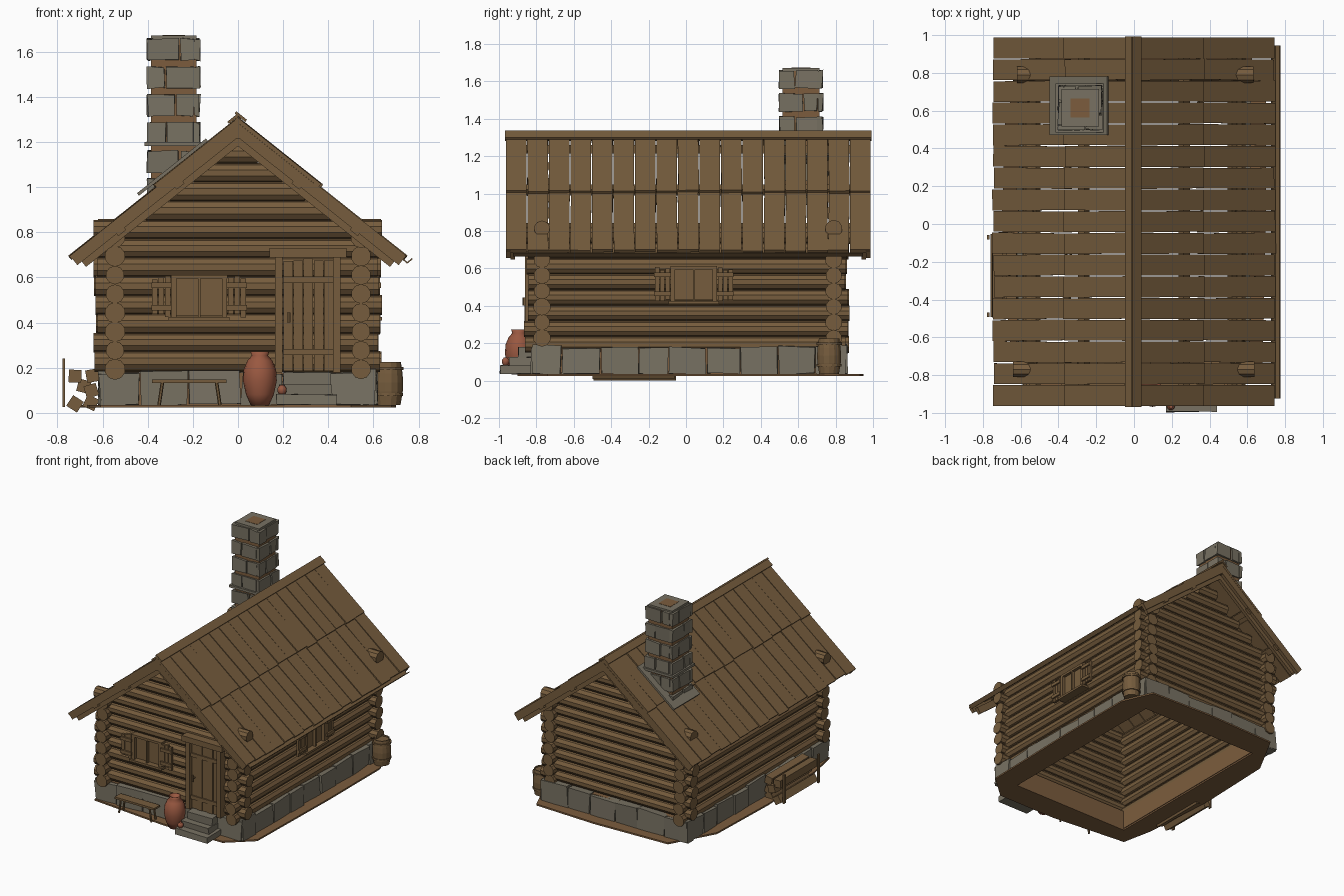
import bpy, bmesh, math, random
from mathutils import Matrix, Vector

random.seed(4)
if "Cube" in bpy.data.objects:
    bpy.data.objects.remove(bpy.data.objects["Cube"])


def material(name, rgb):
    m = bpy.data.materials.new(name)
    m.use_nodes = True
    m.diffuse_color = (*rgb, 1)
    m.node_tree.nodes["Principled BSDF"].inputs["Base Color"].default_value = (*rgb, 1)
    return m


WOOD = material("brown wood", (0.181, 0.108, 0.047))
STONE = material("grey stone", (0.188, 0.167, 0.123))
CLAY = material("red clay", (0.32, 0.098, 0.052))
EARTH = material("brown earth", (0.2, 0.108, 0.047))

I = Matrix.Identity(4)
T = Matrix.Translation
R = Matrix.Rotation


def jit(a):
    return random.uniform(-a, a)


def box(bm, c, s, frame=I, tilt=I, rough=0.0):
    m = frame @ T(c) @ tilt @ Matrix.Diagonal((*s, 1))
    vs = bmesh.ops.create_cube(bm, size=1, matrix=m)["verts"]
    for v in vs:
        v.co += Vector((jit(rough), jit(rough), jit(rough)))


def span(bm, x, y, z, frame=I, rough=0.0):
    c = [(a + b) / 2 for a, b in (x, y, z)]
    box(bm, c, [b - a for a, b in (x, y, z)], frame, rough=rough)


def rod(bm, a, b, r, n=10, r2=None):
    a, b = Vector(a), Vector(b)
    m = T((a + b) / 2) @ (b - a).to_track_quat("Z", "Y").to_matrix().to_4x4()
    bmesh.ops.create_cone(bm, cap_ends=True, segments=n, radius1=r, radius2=r2 or r,
                          depth=(b - a).length, matrix=m)


def lathe(bm, profile, at, n):
    vs = [bm.verts.new((r, 0, z)) for r, z in profile]
    es = [bm.edges.new(p) for p in zip(vs, vs[1:])]
    bmesh.ops.spin(bm, geom=vs + es, cent=(0, 0, 0), axis=(0, 0, 1), angle=math.tau, steps=n)
    bmesh.ops.remove_doubles(bm, verts=bm.verts, dist=0.0005)
    bmesh.ops.translate(bm, verts=bm.verts, vec=at)


def finish(name, bm, mat, smooth=False):
    bmesh.ops.recalc_face_normals(bm, faces=bm.faces)
    me = bpy.data.meshes.new(name)
    bm.to_mesh(me)
    bm.free()
    ob = bpy.data.objects.new(name, me)
    bpy.context.collection.objects.link(ob)
    me.materials.append(mat)
    for p in me.polygons:
        p.use_smooth = smooth
    return ob


def ring(bm, hx, hy, cy, width, z):
    for s in (-1, 1):
        span(bm, sorted((s * hx, s * (hx - width))), (cy - hy, cy + hy), z)
        span(bm, (width - hx, hx - width), sorted((cy + s * hy, cy + s * (hy - width))), z)


# Trodden earth around the house, open under the floor
bm = bmesh.new()
outer = [(-.61, -.84), (0, -.9), (.5, -.9), (.68, -.74), (.7, .1), (.7, .7),
         (.6, .93), (.1, .95), (-.5, .93), (-.68, .6), (-.7, 0), (-.66, -.6)]
top = [bm.verts.new((x, y, 0.035)) for x, y in outer]
inner = [bm.verts.new((max(-.5, min(.5, x)), max(-.71, min(.73, y)), 0.035)) for x, y in outer]
for i in range(len(outer)):
    j = (i + 1) % len(outer)
    loop = list(dict.fromkeys((top[i], top[j], inner[j], inner[i])))
    bm.faces.new(loop)
bmesh.ops.remove_doubles(bm, verts=bm.verts, dist=0.001)
bmesh.ops.solidify(bm, geom=bm.faces[:], thickness=0.012)
finish("ground", bm, EARTH)

# Foundation: mortar core faced with rough blocks
bm = bmesh.new()
ring(bm, 0.585, 0.815, 0.015, 0.09, (0.035, 0.18))
finish("foundation_core", bm, EARTH)
bm = bmesh.new()
for s in (-1, 1):
    for hy, n, along_x in ((0.615, 6, True), (0.845, 9, False)):
        cuts = [-hy + 2 * hy * i / n + (jit(0.025) if 0 < i < n else 0) for i in range(n + 1)]
        for a, b in zip(cuts, cuts[1:]):
            z = (0.035, 0.182 + jit(0.008))
            if along_x:
                d = sorted((0.015 + s * 0.845, 0.015 + s * 0.77))
                span(bm, (a + 0.003, b - 0.003), d, z, rough=0.007)
            else:
                d = sorted((s * 0.615, s * 0.545))
                span(bm, d, (a + 0.018, b + 0.012), z, rough=0.007)
finish("foundation_stones", bm, STONE)

# Log walls with crossed corners, then shortening gable logs
PITCH = 0.0835
side, gable = bmesh.new(), bmesh.new()
for s in (-1, 1):
    for i in range(8):
        z = 0.193 + i * PITCH
        rod(side, (s * .545, -.855 + jit(.015), z), (s * .545, .865 + jit(.015), z), .044 + jit(.003))
    for i in range(12):
        z = 0.228 + i * PITCH
        half = 0.63 if z < 0.83 else (1.215 - z) / 0.795
        y = 0.01 + s * 0.78
        if half > 0.03:
            rod(gable, (-half - jit(.012), y, z), (half + jit(.012), y, z), .045 + jit(.003))
finish("side_wall_logs", side, WOOD)
finish("gable_wall_logs", gable, WOOD)

# Roof: two plank courses on each slope, barge boards and purlins
A = math.atan(0.795)
Y0, Y1 = -0.965, 0.99
slope = T((0, 0, 1.31)) @ R(A, 4, "Y")
mirror = Matrix.Diagonal((-1, 1, 1, 1))
planks, barge, purlin = bmesh.new(), bmesh.new(), bmesh.new()
COUNT = 17
for frame in (slope, mirror @ slope):
    for s0, s1, lift in ((0.45, 0.965, -0.024), (0.0, 0.475, -0.01)):
        step = (Y1 - Y0) / COUNT
        for i in range(COUNT):
            y = Y0 + (i + 0.5) * step
            turn = 0 if i in (0, COUNT - 1) else jit(0.012)
            box(planks, ((s0 + s1) / 2 + jit(0.006), y, lift + jit(0.003)),
                (s1 - s0, step - 0.005, 0.018), frame, R(turn, 4, "Z"))
    for y in (Y0 + 0.015, Y1 - 0.015):
        box(barge, (0.49, y, -0.045), (0.95, 0.025, 0.05), frame)
        box(barge, (0.49, y * 0.975, -0.075), (0.9, 0.025, 0.05), frame)
    for s in (0.39, 0.72):
        box(purlin, (s, 0.012, -0.062), (0.045, 1.945, 0.04), frame)
span(purlin, (-.03, .03), (Y0 + 0.005, Y1 - 0.005), (1.215, 1.26))
finish("roof_planks", planks, WOOD)
finish("barge_boards", barge, WOOD)
finish("purlins", purlin, WOOD)
bm = bmesh.new()
box(bm, (0.022, 0.012, 0.008), (0.055, 1.96, 0.012), mirror @ slope)
box(bm, (0.008, 0.012, 0.01), (0.06, 1.96, 0.012), slope)
finish("ridge_cap", bm, WOOD)

# Gutter under the left eave
bm = bmesh.new()
for s in (-1, 1):
    box(bm, (0.75 + s * 0.011, 0.01, 0.674), (0.03, 1.87, 0.006), tilt=R(-s * 0.7, 4, "Y"))
finish("gutter", bm, WOOD)

# Chimney: core, staggered stone courses, rim and flashing
base = T((-0.285, 0.615, 0))
core, stones, trim = bmesh.new(), bmesh.new(), bmesh.new()
span(core, (-.1, .1), (-.1, .1), (0.95, 1.655), base)
span(core, (-.05, .05), (-.05, .05), (1.65, 1.674), base)
for i in range(6):
    z = 0.99 + i * 0.124
    for k in range(4):
        split = (-0.04, 0.02)[(i + k) % 2] + jit(0.01)
        f = base @ R(k * math.pi / 2, 4, "Z")
        for a, b in ((-.116, split - .004), (split + .004, .088)):
            span(stones, (a, b), (-.116, -.088), (z - .047, z + .047), f, rough=0.005)
for k in range(4):
    span(trim, (-.1, .05), (-.1, -.05), (1.65, 1.672), base @ R(k * math.pi / 2, 4, "Z"))
    span(trim, (-.13, .11), (-.13, -.1), (1.182, 1.2), base @ R(k * math.pi / 2, 4, "Z"))
box(trim, (0.365, 0.625, 0.008), (0.39, 0.31, 0.014), mirror @ slope)
finish("chimney_core", core, EARTH)
finish("chimney_stones", stones, STONE)
finish("chimney_trim", trim, STONE)


# Shuttered windows, drawn in a local frame facing -y
def window(name, f):
    bm = bmesh.new()
    span(bm, (-.115, .115), (-.008, 0), (.43, .6), f)
    for x in (-.112, 0, .112):
        w = 0.012 if x else 0.005
        span(bm, (x - w, x + w), (-.03, 0), (.425, .605), f)
    span(bm, (-.125, .125), (-.03, .03), (.595, .612), f)
    span(bm, (-.135, .135), (-.045, .03), (.41, .426), f)
    for s in (-1, 1):
        for i in range(3):
            x = s * (0.14 + i * 0.028)
            span(bm, (x - .012, x + .012), (-.03, -.012), (.43 + jit(.01), .6 + jit(.01)), f)
        for z in (0.465, 0.565):
            span(bm, sorted((s * .122, s * .212)), (-.042, -.026), (z - .012, z + .012), f)
    finish(name, bm, WOOD)


window("front_window", T((-0.172, -0.818, 0)))
window("left_window", T((0.592, 0.042, 0)) @ R(math.pi / 2, 4, "Z"))

# Plank door with frame, lintel and handle
bm = bmesh.new()
for i in range(5):
    x = 0.222 + i * 0.045
    span(bm, (x - .021, x + .021), (-.838 - .005 * (i % 2), -.78), (.185, .68 + jit(.006)))
for z in (0.27, 0.59):
    span(bm, (.2, .425), (-.85, -.84), (z - .014, z + .014))
finish("door", bm, WOOD)
bm = bmesh.new()
for x in (0.18, 0.438):
    span(bm, (x - .017, x + .017), (-.86, -.78), (.18, .69))
span(bm, (.14, .48), (-.875, -.78), (.688, .73))
finish("door_frame", bm, WOOD)
bm = bmesh.new()
rod(bm, (.225, -.865, .4), (.225, -.865, .445), .008, 6)
rod(bm, (.225, -.865, .42), (.225, -.835, .42), .006, 6)
finish("door_handle", bm, WOOD)

# Stone steps
bm = bmesh.new()
for x0, x1, y, z0, z1 in ((.17, .44, -.995, .035, .08), (.18, .415, -.945, .08, .125), (.2, .41, -.895, .125, .178)):
    span(bm, (x0, x1), (y, -.82), (z0, z1), rough=0.004)
finish("steps", bm, STONE)

# Clay jars
URN = [(0, 0), (.04, 0), (.062, .05), (.075, .11), (.072, .16), (.055, .2), (.036, .222),
       (.042, .24), (.034, .24), (.028, .22), (0, .215)]
bm = bmesh.new()
lathe(bm, URN, (0.097, -0.893, 0.032), 16)
finish("large_jar", bm, CLAY, True)
bm = bmesh.new()
lathe(bm, [(r * 0.28, z * 0.18) for r, z in URN], (0.195, -0.965, 0.08), 10)
finish("small_jar", bm, CLAY, True)

# Barrel with hoops and lid
bm = bmesh.new()
lathe(bm, [(0, 0), (.054, 0), (.064, .06), (.066, .1), (.063, .14), (.056, .19), (.05, .19), (.05, .18), (0, .18)],
      (0.666, 0.765, 0.035), 14)
finish("barrel", bm, WOOD)
bm = bmesh.new()
for z, r in ((0.075, 0.064), (0.19, 0.065)):
    rod(bm, (.666, .765, z), (.666, .765, z + .014), r + 0.003, 14)
finish("barrel_hoops", bm, WOOD)

# Bench
bm = bmesh.new()
span(bm, (-.38, -.05), (-.93, -.86), (.132, .147))
for x, s in ((-.335, -1), (-.095, 1)):
    for y in (-.92, -.87):
        rod(bm, (x + s * .015, y, .033), (x, y, .135), .008, 6)
finish("bench", bm, WOOD)

# Firewood stack held by stakes
bm = bmesh.new()
for x, z in ((-.722, .163), (-.645, .165), (-.683, .118), (-.65, .098), (-.722, .04), (-.652, .045)):
    box(bm, (x, -.27 + jit(.015), z), (.056, .44, .056), tilt=R(jit(0.6), 4, "Y"))
finish("firewood", bm, WOOD)
bm = bmesh.new()
for y in (-.48, -.07):
    span(bm, (-.778, -.766), (y - .012, y + .012), (.025, .24))
finish("firewood_stakes", bm, WOOD)
